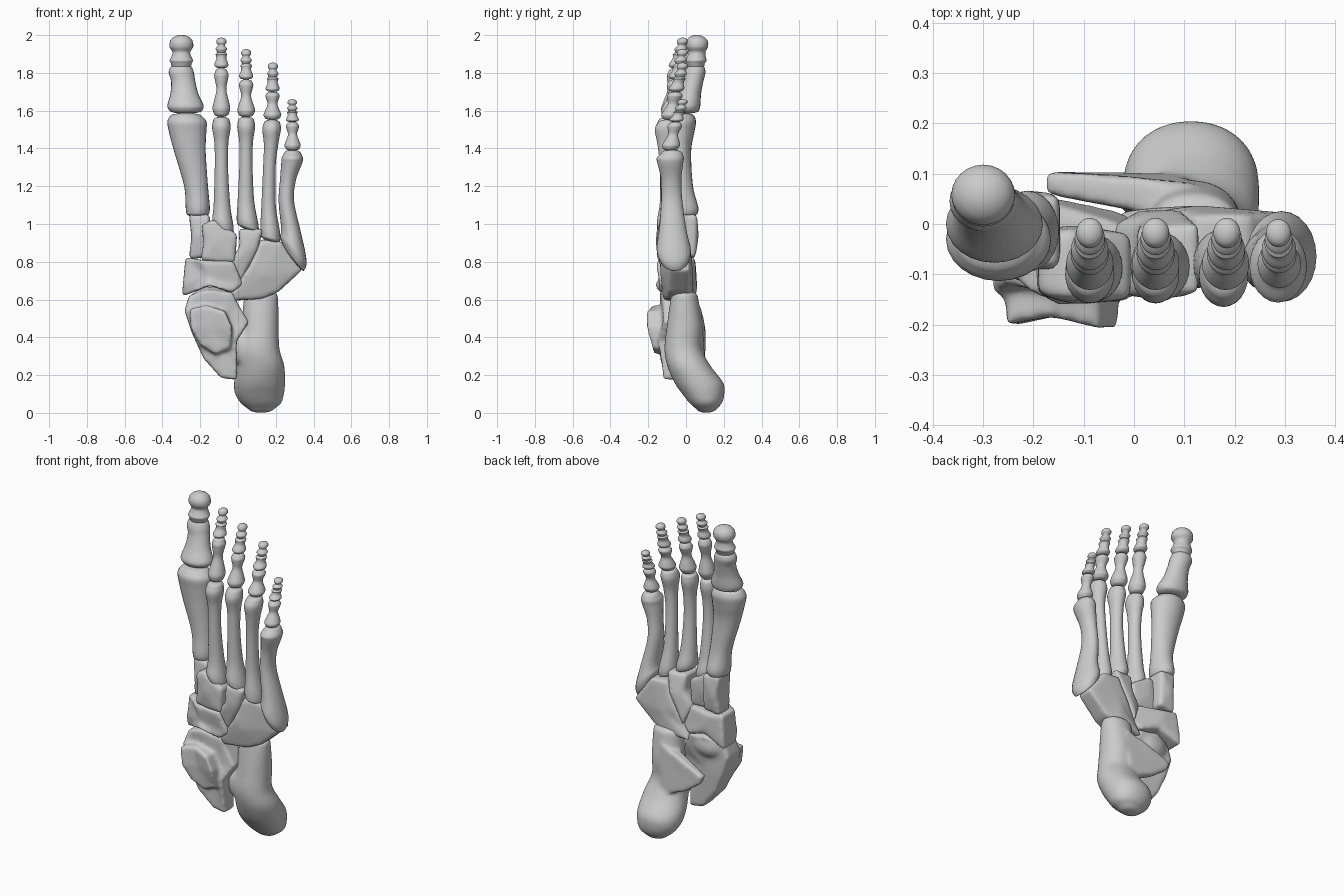
import bpy, bmesh, math
from mathutils import Vector, Matrix


def finish(name, bm, remesh=0):
    bmesh.ops.recalc_face_normals(bm, faces=bm.faces[:])
    me = bpy.data.meshes.new(name)
    bm.to_mesh(me)
    bm.free()
    for p in me.polygons:
        p.use_smooth = True
    ob = bpy.data.objects.new(name, me)
    bpy.context.collection.objects.link(ob)
    if remesh:
        r = ob.modifiers.new("Fuse", 'REMESH')
        r.mode = 'VOXEL'
        r.voxel_size = 0.009
        r.use_smooth_shade = True
        s = ob.modifiers.new("Soften", 'SMOOTH')
        s.factor = 0.5
        s.iterations = remesh
    return ob


def catmull(keys, steps=5):
    out = []
    for i in range(len(keys) - 1):
        a, b, c, d = keys[max(i - 1, 0)], keys[i], keys[i + 1], keys[min(i + 2, len(keys) - 1)]
        for s in range(steps):
            t = s / steps
            out.append([q + 0.5 * t * (r - p + t * (2*p - 5*q + 4*r - w + t * (3*(q - r) + w - p)))
                        for p, q, r, w in zip(a, b, c, d)])
    return out + [list(keys[-1])]


def loft(bm, keys, cap=0.02, power=2.0, n=24):
    """Keys are (x, y, z, rx, ry, slope dz/dx), listed upwards; both ends are domed."""
    rings = catmull([tuple(k) + (0,) * (6 - len(k)) for k in keys])

    def dome(r, sign):
        return [[r[0], r[1], r[2] + sign * cap * math.sin(a), r[3] * math.cos(a),
                 r[4] * math.cos(a), r[5]] for a in (0.4, 0.8, 1.15, 1.4)]
    rings = dome(rings[0], -1)[::-1] + rings + dome(rings[-1], 1)
    loops = []
    for x, y, z, rx, ry, sl in rings:
        lp = []
        for i in range(n):
            a = 2 * math.pi * i / n
            c, s = math.cos(a), math.sin(a)
            dx = rx * math.copysign(abs(c) ** (2 / power), c)
            dy = ry * math.copysign(abs(s) ** (2 / power), s)
            lp.append(bm.verts.new((x + dx, y + dy, z + sl * dx)))
        loops.append(lp)
    for l0, l1 in zip(loops, loops[1:]):
        for i in range(n):
            j = (i + 1) % n
            bm.faces.new((l0[i], l0[j], l1[j], l1[i]))
    bm.faces.new(loops[0][::-1])
    bm.faces.new(loops[-1])


def ball(bm, loc, radii, rot_y=0.0):
    m = Matrix.Translation(loc) @ Matrix.Rotation(rot_y, 4, 'Y') @ Matrix.Diagonal((*radii, 1))
    bmesh.ops.create_uvsphere(bm, u_segments=24, v_segments=14, radius=1, matrix=m)


def block(bm, outline, bulge=0.0, grow=1.0):
    """Outline points are (x, z, y front, y back)."""
    k = len(outline)
    mid = [sum(p[i] for p in outline) / k for i in range(4)]
    outline = [(mid[0] + (x - mid[0]) * grow, mid[1] + (z - mid[1]) * grow, a, b) for x, z, a, b in outline]
    f = [bm.verts.new((x, a, z)) for x, z, a, b in outline]
    r = [bm.verts.new((x, b, z)) for x, z, a, b in outline]
    cf = bm.verts.new((mid[0], mid[2] - bulge, mid[1]))
    cb = bm.verts.new((mid[0], mid[3] + bulge, mid[1]))
    for i in range(k):
        j = (i + 1) % k
        bm.faces.new((f[i], f[j], r[j], r[i]))
        bm.faces.new((cf, f[j], f[i]))
        bm.faces.new((cb, r[i], r[j]))


def long_bone(name, keys, cap=0.018):
    bm = bmesh.new()
    loft(bm, keys, cap)
    return finish(name, bm)


def phalanx(name, a, b, base, waist, head, flat=1.1, tip=False):
    a, b = Vector(a), Vector(b)
    prof = [(0.08, .85 * base), (.18, base), (.32, .55 * (base + waist)), (.56, waist),
            (.76, .9 * head), (.86, head), (.93, .85 * head)]
    if tip:
        prof = [(0.1, .85 * base), (.2, base), (.3, .9 * base), (.46, waist), (.62, .95 * head), (.74, head)]
    keys = []
    for t, r in prof:
        p = a.lerp(b, t)
        keys.append((p.x, p.y, p.z, r, r * flat))
    long_bone(name, keys, cap=(.24 if tip else .075) * (b.z - a.z))


# Metatarsals
long_bone("first_metatarsal", [
    (-.213, -.015, 1.055, .060, .076), (-.213, -.015, 1.09, .064, .080), (-.222, -.025, 1.2, .063, .062),
    (-.254, -.035, 1.38, .083, .062), (-.266, -.032, 1.48, .098, .075), (-.27, -.03, 1.54, .104, .083),
    (-.275, -.025, 1.57, .085, .070)])
long_bone("second_metatarsal", [
    (-.078, -.088, .975, .055, .062, -.5), (-.08, -.088, 1.01, .056, .066, -.4), (-.085, -.09, 1.1, .044, .048),
    (-.088, -.1, 1.3, .035, .038), (-.088, -.1, 1.43, .037, .043), (-.088, -.1, 1.51, .049, .058),
    (-.088, -.095, 1.55, .043, .050)])
long_bone("third_metatarsal", [
    (.053, -.085, .985, .058, .066, -.35), (.05, -.085, 1.02, .057, .068, -.3), (.042, -.09, 1.12, .044, .048),
    (.042, -.1, 1.3, .035, .038), (.043, -.1, 1.43, .036, .043), (.043, -.1, 1.51, .047, .058),
    (.043, -.095, 1.55, .042, .050)])
long_bone("fourth_metatarsal", [
    (.172, -.08, .925, .052, .066, -.25), (.17, -.08, .97, .052, .066, -.2), (.162, -.088, 1.1, .038, .045),
    (.166, -.1, 1.3, .033, .038), (.175, -.105, 1.42, .038, .046), (.178, -.103, 1.5, .049, .062),
    (.18, -.097, 1.535, .043, .052)])
long_bone("fifth_metatarsal", [
    (.291, -.06, .825, .058, .080, -1.25), (.293, -.065, .87, .070, .090, -.9), (.280, -.07, .97, .052, .072, -.2),
    (.256, -.075, 1.12, .041, .056), (.264, -.078, 1.23, .042, .053), (.284, -.083, 1.32, .055, .068),
    (.287, -.083, 1.35, .056, .072), (.288, -.075, 1.375, .044, .055)])

# Great toe
long_bone("great_toe_proximal_phalanx", [
    (-.277, .0, 1.602, .088, .07), (-.278, .0, 1.628, .096, .076), (-.284, .018, 1.69, .074, .062),
    (-.290, .036, 1.755, .064, .056), (-.300, .045, 1.80, .067, .058), (-.301, .048, 1.825, .060, .052)])
long_bone("great_toe_distal_phalanx", [
    (-.3, .05, 1.852, .056, .050), (-.3, .052, 1.866, .062, .057), (-.3, .055, 1.885, .053, .050),
    (-.3, .058, 1.91, .047, .045), (-.3, .058, 1.935, .062, .057), (-.3, .058, 1.955, .063, .060)], cap=.046)

# Small toes: x at base and tip, joint heights, scale
toes = [("second", -.088, -.088, (1.565, 1.825, 1.91, 1.988), 1.0),
        ("third", .043, .043, (1.565, 1.765, 1.85, 1.928), 1.0),
        ("fourth", .182, .185, (1.55, 1.70, 1.78, 1.856), 1.0),
        ("fifth", .289, .287, (1.388, 1.54, 1.60, 1.662), .92)]
for name, x0, x1, z, s in toes:
    pts = [(x0 + (x1 - x0) * i / 3, y, zz) for i, (y, zz) in enumerate(zip((-.085, -.055, -.033, -.012), z))]
    phalanx(name + "_toe_proximal_phalanx", pts[0], pts[1], .047 * s, .026 * s, .038 * s)
    phalanx(name + "_toe_middle_phalanx", pts[1], pts[2], .037 * s, .027 * s, .031 * s)
    phalanx(name + "_toe_distal_phalanx", pts[2], pts[3], .030 * s, .018 * s, .027 * s, tip=True)

# Cuneiforms, cuboid and navicular
wedges = {
    "medial_cuneiform": [(-.258, 1.05, -.07, .05), (-.15, 1.045, -.09, .06), (-.15, .83, -.08, .05),
                         (-.258, .82, -.06, .045), (-.245, .93, -.08, .06)],
    "intermediate_cuneiform": [(-.19, .99, -.14, -.02), (-.13, 1.02, -.15, -.01), (-.01, .945, -.15, -.02),
                               (-.02, .80, -.15, -.02), (-.195, .81, -.14, -.02), (-.18, .9, -.14, -.01)],
    "lateral_cuneiform": [(.005, .97, -.14, -.01), (.13, .97, -.14, 0), (.10, .86, -.14, .03),
                          (.01, .69, -.12, .03), (-.04, .80, -.14, .0), (.01, .88, -.14, .0)],
    "cuboid": [(.12, .91, -.125, .02), (.225, .90, -.11, .02), (.33, .755, -.08, .02), (.21, .645, -.09, .02),
               (.13, .61, -.10, .035), (-.02, .60, -.12, .03), (-.03, .645, -.13, .0), (.06, .77, -.14, .03)],
    "navicular": [(-.272, .82, -.08, .05), (-.19, .805, -.15, .05), (-.03, .80, -.16, .0), (.02, .68, -.14, .0),
                  (-.04, .64, -.15, .03), (-.15, .675, -.175, .04), (-.29, .62, -.07, .06), (-.285, .68, -.09, .06)],
}
for name, outline in wedges.items():
    bm = bmesh.new()
    block(bm, outline, 0.016, 1.05)
    finish(name, bm, 24)

# Talus: body with raised joint saddle, rounded head and rear process
bm = bmesh.new()
block(bm, [(-.255, .62, -.12, .0), (-.16, .65, -.14, .03), (-.03, .635, -.13, .02), (.0, .57, -.12, .01),
           (.055, .48, -.12, -.04), (-.01, .38, -.15, -.03), (-.005, .18, -.12, -.02), (-.09, .19, -.12, -.02),
           (-.18, .29, -.14, -.01), (-.24, .42, -.15, .0), (-.28, .54, -.14, .0)], grow=1.02)
ball(bm, (-.14, -.05, .585), (.118, .085, .085))
block(bm, [(-.255, .55, -.20, -.05), (-.17, .57, -.185, -.05), (-.07, .54, -.21, -.05), (-.03, .45, -.21, -.05),
           (-.04, .34, -.18, -.05), (-.12, .31, -.17, -.05), (-.20, .36, -.185, -.05), (-.25, .45, -.205, -.05)],
      bulge=-.012)
finish("talus", bm, 20)

# Heel bone with its inner shelf
bm = bmesh.new()
loft(bm, [(.122, .108, .022, .07, .055), (.122, .105, .05, .107, .085), (.114, .092, .10, .130, .112),
          (.114, .068, .16, .136, .130), (.12, .015, .25, .126, .115), (.11, -.015, .34, .110, .1),
          (.118, -.008, .45, .098, .095), (.12, -.008, .55, .095, .082), (.122, -.008, .625, .090, .070)],
     cap=.022, power=2.1)
block(bm, [(.12, .56, .0, .08), (-.02, .51, .03, .095), (-.18, .44, .06, .105), (-.16, .39, .06, .105),
           (-.06, .32, .05, .105), (.10, .26, .0, .10)])
ball(bm, (.03, -.03, .35), (.07, .06, .10))
finish("heel_bone", bm, 14)
